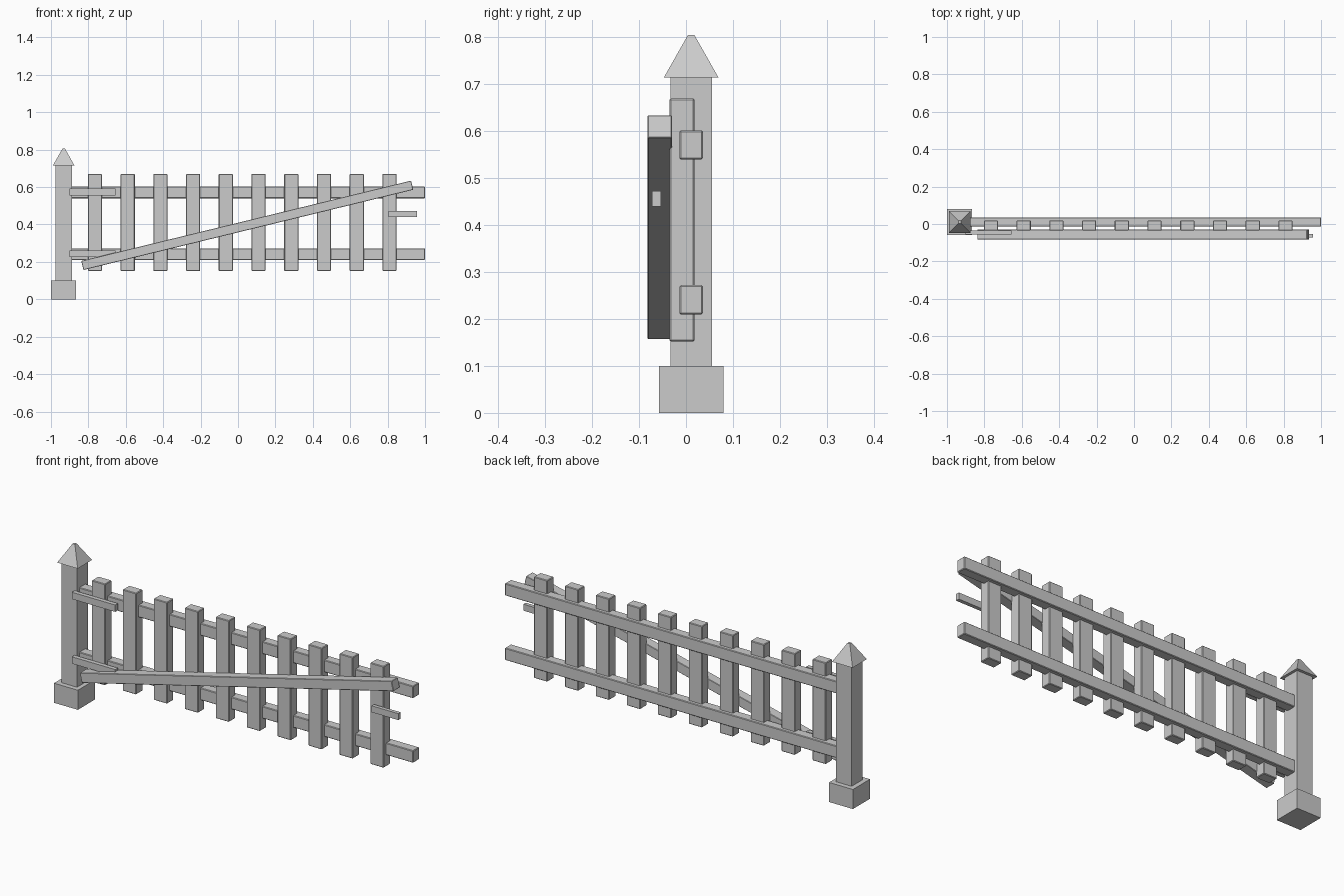
import bpy
import math

cube = bpy.data.objects.get("Cube")
if cube:
    bpy.data.objects.remove(cube, do_unlink=True)

grey = bpy.data.materials.new("plain_grey")
grey.use_nodes = True
colour = (0.6, 0.6, 0.6, 1)
grey.diffuse_color = colour
grey.node_tree.nodes["Principled BSDF"].inputs["Base Color"].default_value = colour


def finish(obj, name, bevel=0.0):
    obj.name = name
    obj.data.materials.append(grey)
    if bevel:
        mod = obj.modifiers.new("Soft edges", 'BEVEL')
        mod.width = bevel
        mod.segments = 1
    return obj


def box(name, x, y, z, bevel=0.0):
    """Box spanning the (low, high) pairs on each axis."""
    spans = (x, y, z)
    bpy.ops.mesh.primitive_cube_add(size=1, location=[(a + b) / 2 for a, b in spans])
    obj = bpy.context.object
    obj.scale = [b - a for a, b in spans]
    bpy.ops.object.transform_apply(location=False, rotation=False, scale=True)
    return finish(obj, name, bevel)


# Gate post with a footing and a pointed cap
box("post_footing", (-1, -0.865), (-0.058, 0.08), (0, 0.1))
box("post_shaft", (-0.975, -0.887), (-0.033, 0.055), (0.1, 0.717))
bpy.ops.mesh.primitive_cone_add(
    vertices=4, radius1=0.058 * math.sqrt(2), radius2=0.007 * math.sqrt(2),
    depth=0.09, location=(-0.932, 0.011, 0.76), rotation=(0, 0, math.pi / 4))
finish(bpy.context.object, "post_cap")

# Evenly spaced upright pickets
for i in range(10):
    x = -0.765 + i * 0.175
    box(f"picket_{i + 1}", (x - 0.038, x + 0.038), (-0.035, 0.018), (0.152, 0.67), 0.003)

# Horizontal rails, with a hinge strap on each
for label, z in (("lower", 0.241), ("upper", 0.571)):
    box(f"{label}_rail", (-0.9, 1), (-0.014, 0.036), (z - 0.031, z + 0.031), 0.003)
    box(f"{label}_hinge_strap", (-0.9, -0.655), (-0.056, -0.034), (z - 0.015, z + 0.02))

# Diagonal brace across the front
start, end = (-0.832, 0.181), (0.931, 0.61)
run, rise = end[0] - start[0], end[1] - start[1]
half = math.hypot(run, rise) / 2
brace = box("diagonal_brace", (-half, half), (-0.082, -0.03), (-0.025, 0.025), 0.002)
brace.location.x = (start[0] + end[0]) / 2
brace.location.z = (start[1] + end[1]) / 2
brace.rotation_euler.y = -math.atan2(rise, run)

# Latch bar at the free end
box("latch_bar", (0.805, 0.957), (-0.072, -0.053), (0.44, 0.473))
